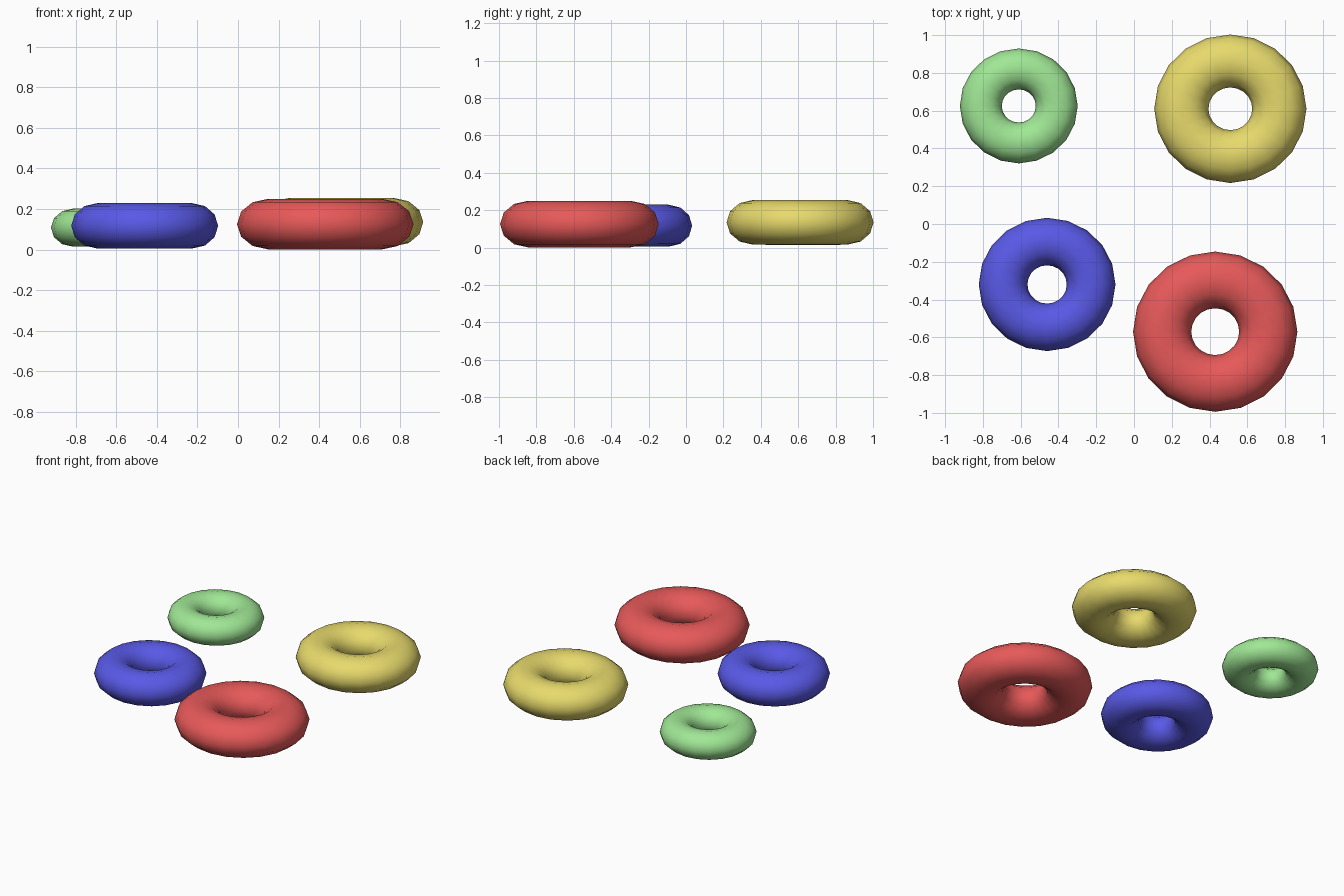
import bpy

if "Cube" in bpy.data.objects:
    bpy.data.objects.remove(bpy.data.objects["Cube"])

# name, centre, outer radius (x), hole radius, half height, colour
RINGS = [
    ("red_ring", (0.43, -0.57, 0.1255), 0.435, 0.127, 0.1245, (0.8, 0.1, 0.1, 1)),
    ("blue_ring", (-0.46, -0.32, 0.117), 0.362, 0.104, 0.112, (0.1, 0.1, 0.8, 1)),
    ("yellow_ring", (0.51, 0.61, 0.135), 0.403, 0.116, 0.119, (0.8, 0.7, 0.15, 1)),
    ("green_ring", (-0.61, 0.625, 0.108), 0.312, 0.09, 0.094, (0.35, 0.8, 0.3, 1)),
]


def ring(name, centre, outer, hole, half_height, colour):
    tube = (outer - hole) / 2
    bpy.ops.mesh.primitive_torus_add(
        major_segments=20, minor_segments=12,
        major_radius=(outer + hole) / 2, minor_radius=tube, location=centre)
    ob = bpy.context.object
    ob.name = name
    # slightly flattened, a little shorter front to back
    ob.scale = (1, 0.975, half_height / tube)
    bpy.ops.object.transform_apply(location=False, rotation=False, scale=True)
    bpy.ops.object.shade_smooth()
    mat = bpy.data.materials.new(name + "_paint")
    mat.diffuse_color = colour
    mat.use_nodes = True
    mat.node_tree.nodes["Principled BSDF"].inputs["Base Color"].default_value = mat.diffuse_color
    ob.data.materials.append(mat)


# four soft rings lying flat
for spec in RINGS:
    ring(*spec)
